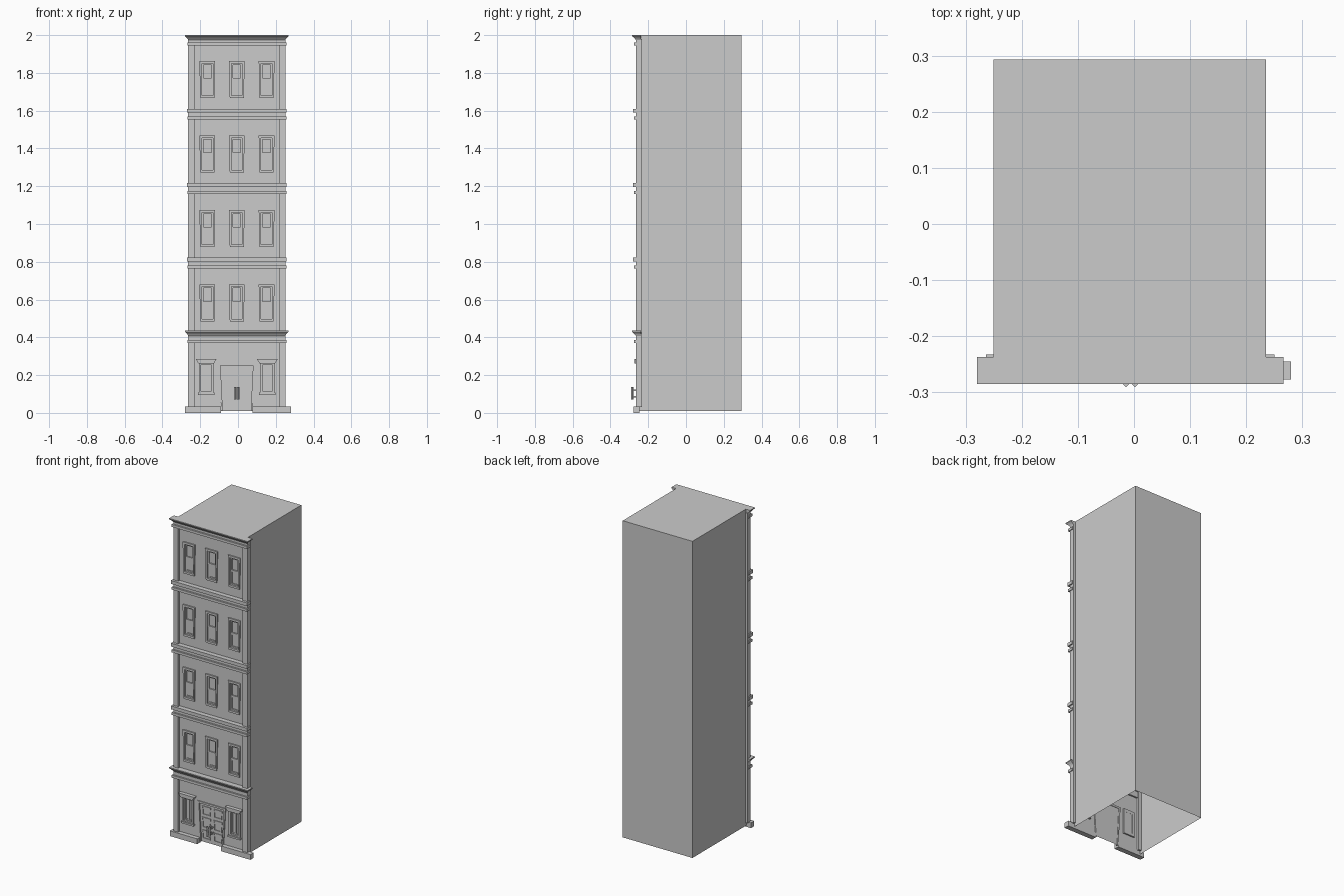
import bpy, bmesh, math

if "Cube" in bpy.data.objects:
    bpy.data.objects.remove(bpy.data.objects["Cube"])

CX = -0.0065          # facade centre line
WALL = -0.25          # wall plane
FLOOR = 0.394         # storey height


def finish(name, bm, recalc=True):
    if recalc:
        bmesh.ops.recalc_face_normals(bm, faces=bm.faces[:])
    me = bpy.data.meshes.new(name)
    bm.to_mesh(me)
    bm.free()
    ob = bpy.data.objects.new(name, me)
    bpy.context.collection.objects.link(ob)
    return ob


def prism(bm, pts, y0, y1):
    """Extrude an x-z polygon from y0 to y1."""
    a = [bm.verts.new((x, y0, z)) for x, z in pts]
    b = [bm.verts.new((x, y1, z)) for x, z in pts]
    bm.faces.new(a)
    bm.faces.new(b[::-1])
    n = len(pts)
    for i in range(n):
        j = (i + 1) % n
        bm.faces.new((a[i], b[i], b[j], a[j]))


def box(bm, x0, x1, y0, y1, z0, z1):
    prism(bm, [(x0, z0), (x1, z0), (x1, z1), (x0, z1)], y0, y1)


def quad(c, half_top, half_bot, z0, z1):
    return [(c - half_bot, z0), (c + half_bot, z0), (c + half_top, z1), (c - half_top, z1)]


def frame(bm, outer, inner, y0, y1):
    for i in range(4):
        j = (i + 1) % 4
        prism(bm, [outer[i], outer[j], inner[j], inner[i]], y0, y1)


def sheet(bm, pts, y):
    bm.faces.new([bm.verts.new((x, y, z)) for x, z in pts])


def wall(name, z0, z1, holes):
    """Flat wall sheet with rectangular openings (x0, x1, z0, z1)."""
    bm = bmesh.new()
    xs = sorted({-0.25, 0.235} | {h[0] for h in holes} | {h[1] for h in holes})
    zs = sorted({z0, z1} | {h[2] for h in holes} | {h[3] for h in holes})
    for xa, xb in zip(xs, xs[1:]):
        for za, zb in zip(zs, zs[1:]):
            mx, mz = (xa + xb) / 2, (za + zb) / 2
            if not any(h[0] < mx < h[1] and h[2] < mz < h[3] for h in holes):
                sheet(bm, [(xa, za), (xb, za), (xb, zb), (xa, zb)], WALL)
    bmesh.ops.remove_doubles(bm, verts=bm.verts[:], dist=1e-5)
    return finish(name, bm, False)


def cornice(name, z0, z1):
    """Crown moulding flaring outward, with a thin lip on top."""
    bm = bmesh.new()
    rings = []
    for half, yf, z in [(0.257, -0.265, z0), (0.262, -0.272, z0 + (z1 - z0) * 0.35),
                        (0.273, -0.285, z1 - 0.006), (0.273, -0.285, z1)]:
        rings.append([bm.verts.new(p) for p in
                      [(CX - half, yf, z), (CX + half, yf, z),
                       (CX + half, -0.237, z), (CX - half, -0.237, z)]])
    for a, b in zip(rings, rings[1:]):
        for i in range(4):
            j = (i + 1) % 4
            bm.faces.new((a[i], a[j], b[j], b[i]))
    bm.faces.new(rings[0][::-1])
    bm.faces.new(rings[-1])
    return finish(name, bm)


# main block: sides, back and roof, open at the bottom
bm = bmesh.new()
box(bm, -0.25, 0.235, WALL, 0.293, 0.01, 2.0)
bmesh.ops.recalc_face_normals(bm, faces=bm.faces[:])
bmesh.ops.delete(bm, geom=[f for f in bm.faces if f.normal.z < -0.5 or f.normal.y < -0.5],
                 context='FACES')
finish("building_shell", bm, False)

# upper storeys: wall, window trim, sashes and glass
for k in range(4):
    zb = 0.484 + k * FLOOR
    zt = zb + 0.197
    bottom = 0.42 + k * FLOOR
    top = 2.0 if k == 3 else bottom + FLOOR
    centres = [CX - 0.156, CX, CX + 0.158]
    wall(f"upper_wall_{k}", bottom, top, [(c - 0.03, c + 0.03, zb + 0.012, zt - 0.012) for c in centres])
    trim, sash, glass = bmesh.new(), bmesh.new(), bmesh.new()
    for c in centres:
        frame(trim, quad(c, 0.042, 0.037, zb, zt),
              quad(c, 0.029, 0.029, zb + 0.013, zt - 0.013), -0.258, -0.241)
        zm = (zb + zt) / 2
        for za, zc, y in [(zb + 0.013, zm, -0.246), (zm, zt - 0.013, -0.25)]:
            frame(sash, quad(c, 0.029, 0.029, za, zc),
                  quad(c, 0.021, 0.021, za + 0.008, zc - 0.008), y, -0.241)
        sheet(glass, quad(c, 0.03, 0.03, zb + 0.012, zt - 0.012), -0.242)
    finish(f"window_trim_{k}", trim)
    finish(f"window_sash_{k}", sash)
    finish(f"window_glass_{k}", glass, False)

# ground floor wall
side = [CX - 0.162, CX + 0.162]
wall("ground_wall", 0.01, 0.42,
     [(c - 0.028, c + 0.028, 0.112, 0.255) for c in side] + [(CX - 0.085, CX + 0.085, 0.01, 0.25)])

# ground windows with sill, head moulding and centre mullion
trim, sash, glass = bmesh.new(), bmesh.new(), bmesh.new()
for c in side:
    frame(trim, quad(c, 0.039, 0.039, 0.105, 0.265),
          quad(c, 0.027, 0.027, 0.115, 0.253), -0.26, -0.241)
    prism(trim, quad(c, 0.055, 0.041, 0.262, 0.285), -0.273, WALL)
    prism(trim, quad(c, 0.043, 0.043, 0.096, 0.107), -0.265, WALL)
    for s in (-1, 1):
        m = c + s * 0.0135
        frame(sash, quad(m, 0.0135, 0.0135, 0.115, 0.253),
              quad(m, 0.008, 0.008, 0.122, 0.246), -0.248, -0.241)
    sheet(glass, quad(c, 0.028, 0.028, 0.112, 0.255), -0.242)
finish("ground_window_trim", trim)
finish("ground_window_sash", sash)
finish("ground_window_glass", glass, False)

# tapered door surround
bm = bmesh.new()
for s in (-1, 1):
    prism(bm, [(CX + s * 0.082, 0.01), (CX + s * 0.074, 0.01),
               (CX + s * 0.086, 0.25), (CX + s * 0.098, 0.262)], -0.256, -0.243)
prism(bm, [(CX - 0.098, 0.262), (CX - 0.086, 0.25), (CX + 0.086, 0.25), (CX + 0.098, 0.262)],
      -0.256, -0.243)
finish("door_surround", bm)

# double door leaves with raised panels
bm = bmesh.new()
sheet(bm, quad(CX, 0.09, 0.085, 0.01, 0.255), -0.246)
finish("door_leaves", bm, False)
bm = bmesh.new()
for s in (-1, 1):
    for za, zb in [(0.03, 0.085), (0.1, 0.165), (0.18, 0.235)]:
        c = CX + s * 0.04
        frame(bm, quad(c, 0.03, 0.027, za, zb), quad(c, 0.024, 0.021, za + 0.006, zb - 0.006),
              -0.25, -0.246)
finish("door_panels", bm)

# door handles: four-sided bars on brackets
bm = bmesh.new()
for s in (-1, 1):
    c = CX + s * 0.008
    v = bmesh.ops.create_cone(bm, cap_ends=True, segments=4, radius1=0.0065, radius2=0.0065,
                              depth=0.066)["verts"]
    bmesh.ops.translate(bm, verts=v, vec=(c, -0.2845, 0.103))
    for z in (0.085, 0.12):
        box(bm, c - 0.003, c + 0.003, -0.283, -0.246, z - 0.004, z + 0.004)
finish("door_handles", bm)

# corner pilasters
for s, n in ((-1, "left"), (1, "right")):
    bm = bmesh.new()
    xa, xb = sorted((CX + s * 0.257, CX + s * 0.224))
    box(bm, xa, xb, -0.265, -0.233, 0.03, 1.98)
    finish(f"pilaster_{n}", bm)
    # plinth either side of the door
    bm = bmesh.new()
    xa, xb = sorted((s * 0.28, CX + s * 0.083))
    box(bm, xa, xb, -0.277, -0.245, 0.0, 0.033)
    finish(f"plinth_{n}", bm)

# string courses between storeys
bm = bmesh.new()
for k in range(5):
    z = 0.37 + k * FLOOR
    box(bm, CX - 0.262, CX + 0.262, -0.276, -0.24, z, z + 0.016)
    if 0 < k < 4:
        box(bm, CX - 0.264, CX + 0.264, -0.28, -0.24, z + 0.037, z + 0.058)
    box(bm, CX - 0.254, CX + 0.254, -0.266, -0.24, z + 0.016, z + 0.037)
finish("string_courses", bm)

# cornices over the ground floor and at the roof
cornice("shop_cornice", 0.407, 0.435)
cornice("roof_cornice", 1.974, 2.0)
